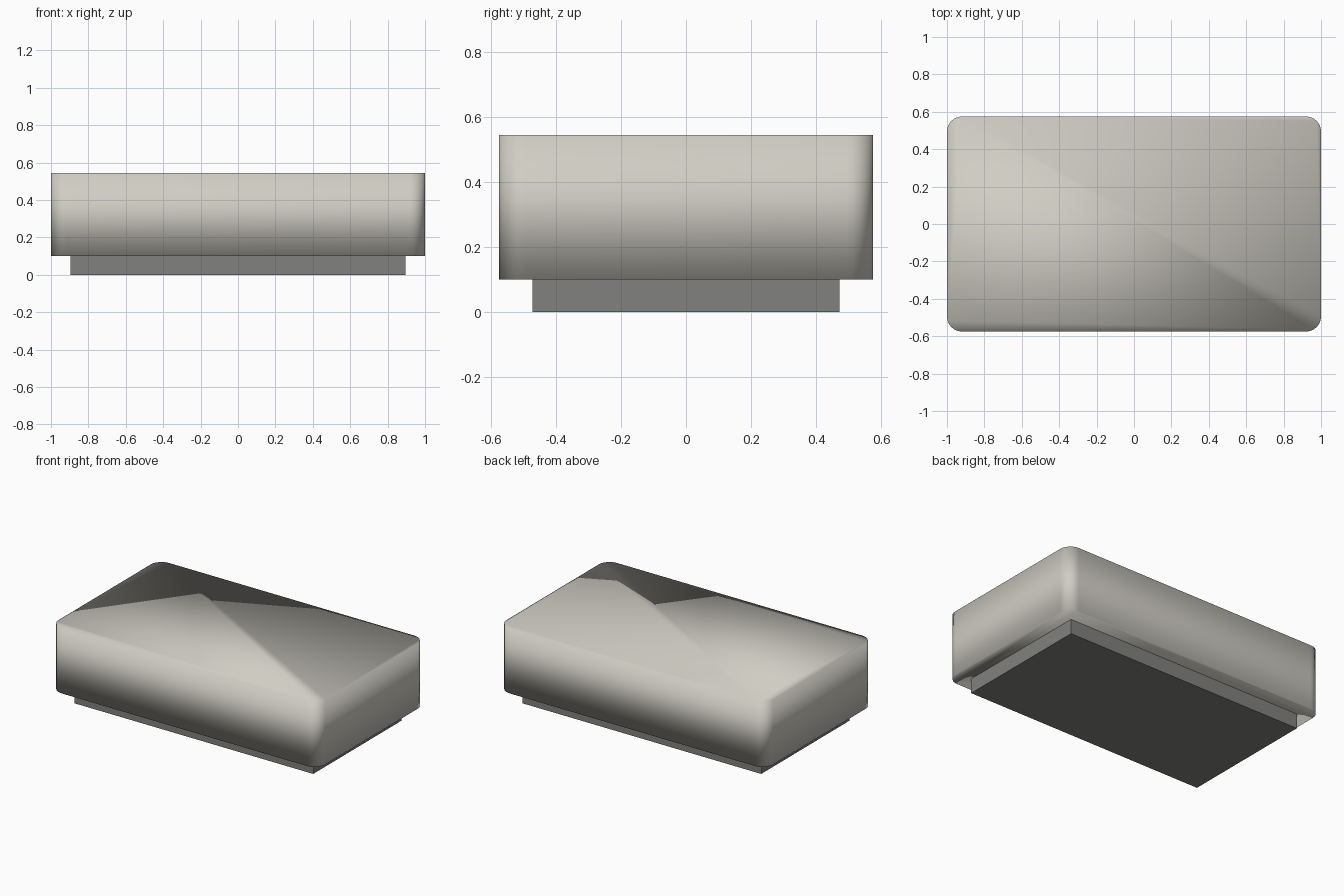
import bpy, bmesh, math

if "Cube" in bpy.data.objects:
    bpy.data.objects.remove(bpy.data.objects["Cube"])


def material(name, color):
    m = bpy.data.materials.new(name)
    m.diffuse_color = (*color, 1)
    m.use_nodes = True
    m.node_tree.nodes["Principled BSDF"].inputs["Base Color"].default_value = m.diffuse_color
    return m


def rounded_block(name, hx, hy, z0, z1, radius, steps, mat, smooth):
    """Extrude a rectangle outline, with optional round corners, from z0 to z1."""
    outline = []
    for i, (sx, sy) in enumerate([(1, 1), (-1, 1), (-1, -1), (1, -1)]):
        for k in range(steps + 1):
            a = math.pi / 2 * (i + (k / steps if steps else 0))
            outline.append((sx * (hx - radius) + radius * math.cos(a),
                            sy * (hy - radius) + radius * math.sin(a)))
    bm = bmesh.new()
    bottom = bm.faces.new([bm.verts.new((x, y, z0)) for x, y in outline])
    top = bmesh.ops.extrude_face_region(bm, geom=[bottom], use_keep_orig=True)
    bmesh.ops.translate(bm, vec=(0, 0, z1 - z0),
                        verts=[v for v in top["geom"] if isinstance(v, bmesh.types.BMVert)])
    bmesh.ops.recalc_face_normals(bm, faces=bm.faces)
    for f in bm.faces:
        f.smooth = smooth
    mesh = bpy.data.meshes.new(name)
    bm.to_mesh(mesh)
    bm.free()
    mesh.materials.append(mat)
    obj = bpy.data.objects.new(name, mesh)
    bpy.context.collection.objects.link(obj)
    return obj


stone = material("warm_grey", (0.63, 0.61, 0.55))
dark = material("dark_grey", (0.22, 0.22, 0.21))

# Main block: round vertical corners, smooth shaded all over
rounded_block("body", 1.0, 0.575, 0.10, 0.545, 0.08, 6, stone, True)
# Recessed plinth under the block
rounded_block("plinth", 0.895, 0.472, 0.0, 0.10, 0.0, 0, dark, False)
